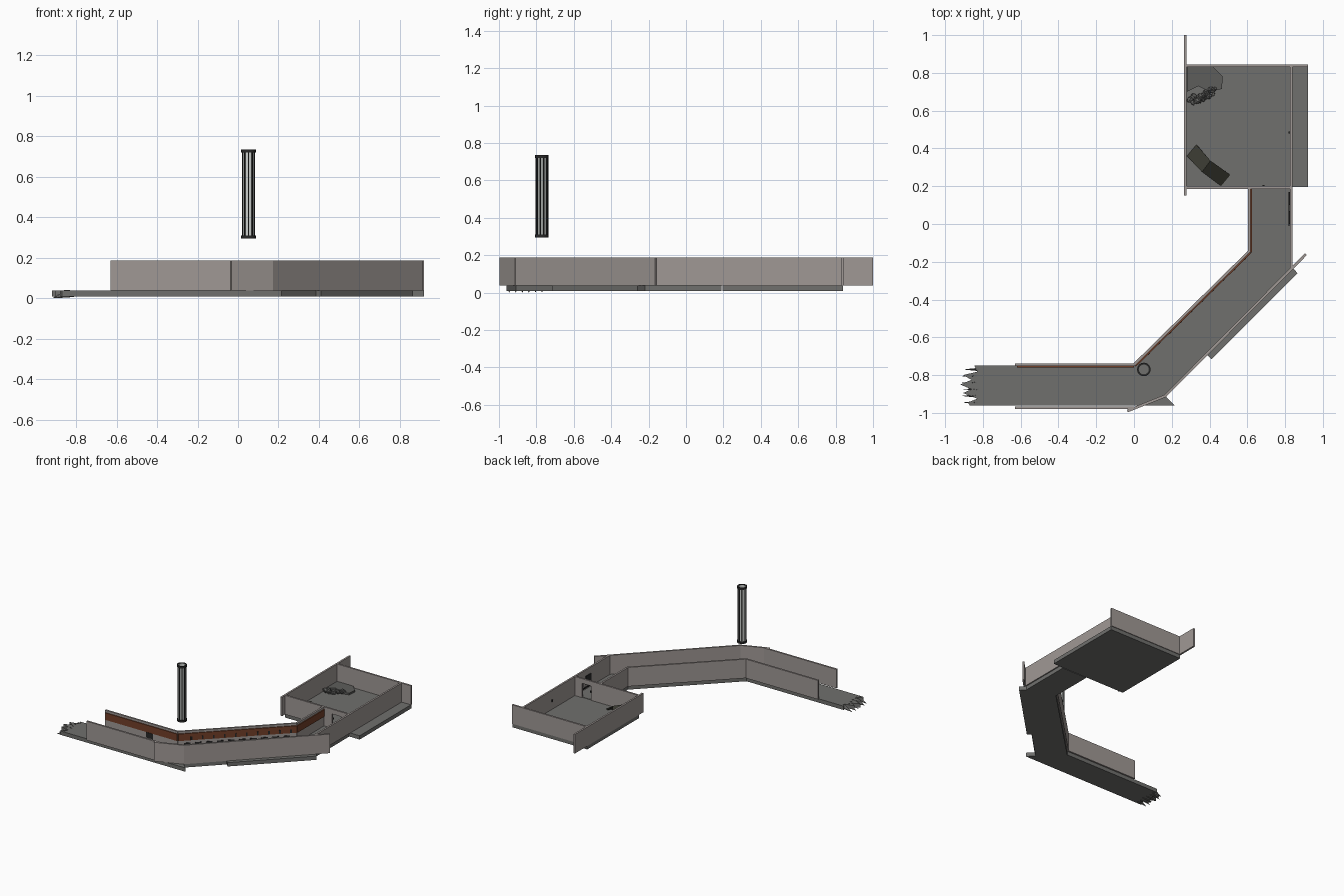
import bpy, bmesh, math, random
from mathutils import Vector, Matrix

if "Cube" in bpy.data.objects:
    bpy.data.objects.remove(bpy.data.objects["Cube"])
random.seed(4)


def mat(name, c):
    m = bpy.data.materials.new(name)
    m.diffuse_color = (*c, 1)
    m.use_nodes = True
    m.node_tree.nodes["Principled BSDF"].inputs["Base Color"].default_value = m.diffuse_color
    return m


FLOOR = mat("floor grey", (0.16, 0.16, 0.153))
WALL = mat("wall warm grey", (0.35, 0.315, 0.30))
BROWN = mat("rust brown", (0.17, 0.05, 0.022))
DARK = mat("near black", (0.02, 0.02, 0.02))
OLIVE = mat("dark olive", (0.04, 0.04, 0.03))
LIGHT = mat("lamp pale grey", (0.6, 0.63, 0.61))
RUBBLE = mat("rubble grey", (0.11, 0.11, 0.105))


def finish(bm, name, m):
    bmesh.ops.recalc_face_normals(bm, faces=bm.faces[:])
    me = bpy.data.meshes.new(name)
    bm.to_mesh(me)
    bm.free()
    me.materials.append(m)
    ob = bpy.data.objects.new(name, me)
    bpy.context.collection.objects.link(ob)
    return ob


def slab(name, pts, z0, z1, m):
    """Flat outline extruded upward."""
    bm = bmesh.new()
    f = bm.faces.new([bm.verts.new((x, y, z0)) for x, y in pts])
    r = bmesh.ops.extrude_face_region(bm, geom=[f])
    vs = [v for v in r["geom"] if isinstance(v, bmesh.types.BMVert)]
    bmesh.ops.translate(bm, verts=vs, vec=(0, 0, z1 - z0))
    return finish(bm, name, m)


def strip(name, a, b, z0, z1, t, m, off=0.0):
    """Upright plate along the line a-b, thickness t, moved sideways by off."""
    a, b = Vector(a), Vector(b)
    d = (b - a).normalized()
    n = Vector((d.y, -d.x))            # right-hand side of a to b
    o, h = n * off, n * t / 2
    return slab(name, [a + o - h, b + o - h, b + o + h, a + o + h], z0, z1, m)


# corridor floor with the broken west end
slab("corridor_floor", [
    (0, -0.75), (0.61, -0.15), (0.61, 0.19), (0.83, 0.19), (0.83, -0.22),
    (0.865, -0.26), (0.41, -0.715), (0.385, -0.69), (0.165, -0.91), (0.215, -0.96),
    (-0.87, -0.96), (-0.88, -0.945), (-0.83, -0.925), (-0.905, -0.895),
    (-0.86, -0.875), (-0.92, -0.85), (-0.86, -0.825), (-0.905, -0.80),
    (-0.83, -0.782), (-0.845, -0.75)], 0.008, 0.038, FLOOR)
slab("room_floor", [(0.27, 0.195), (0.92, 0.195), (0.92, 0.84), (0.27, 0.84)],
     0.008, 0.038, FLOOR)

# splinters on the broken end
for i in range(6):
    y = -0.945 + i * 0.035
    x = -0.86 + random.uniform(-0.02, 0.02)
    bm = bmesh.new()
    p = [bm.verts.new(v) for v in ((x - 0.04, y, 0.0), (x + 0.09, y - 0.014, 0.03),
                                   (x + 0.09, y + 0.014, 0.03), (x + 0.02, y, 0.042),
                                   (x + 0.05, y, 0.006))]
    bmesh.ops.convex_hull(bm, input=p)
    finish(bm, "floor_splinter", FLOOR)

# walls
Z0, Z1, T = 0.038, 0.187, 0.014
for name, a, b in (
        ("west_inner_wall", (-0.63, -0.745), (0.003, -0.745)),
        ("west_outer_wall", (-0.63, -0.973), (0.0, -0.973)),
        ("corner_wall", (-0.035, -0.99), (0.17, -0.908)),
        ("diagonal_inner_wall", (0.0, -0.745), (0.61, -0.145)),
        ("diagonal_outer_wall", (0.165, -0.91), (0.91, -0.16)),
        ("north_inner_wall", (0.61, -0.15), (0.61, 0.19)),
        ("east_wall", (0.832, -0.24), (0.832, 0.84)),
        ("room_west_wall", (0.272, 0.15), (0.272, 1.0)),
        ("room_back_wall", (0.272, 0.838), (0.92, 0.838)),
        ("room_front_wall_left", (0.272, 0.193), (0.685, 0.193)),
        ("room_front_wall_right", (0.765, 0.193), (0.832, 0.193))):
    strip(name, a, b, Z0, Z1, T, WALL)
strip("door_lintel", (0.685, 0.193), (0.765, 0.193), 0.15, Z1, T, WALL)

# rust trim along the inner walls
strip("west_trim", (-0.62, -0.745), (0.0, -0.745), 0.115, 0.17, 0.008, BROWN, 0.010)
strip("north_trim", (0.61, -0.15), (0.61, 0.185), 0.115, 0.17, 0.008, BROWN, 0.010)
A, B = Vector((0, -0.745)), Vector((0.61, -0.145))
strip("diagonal_trim", A, B, 0.115, 0.17, 0.008, BROWN, 0.010)
for i in range(10):
    p, q = A.lerp(B, 0.05 + i * 0.093), A.lerp(B, 0.105 + i * 0.093)
    strip("diagonal_slot", p, q, 0.070, 0.095, 0.004, DARK, 0.008)
    strip("trim_joint", q, A.lerp(B, 0.12 + i * 0.093), 0.118, 0.145, 0.004, DARK, 0.014)

# wall grates
strip("west_grate", (-0.27, -0.745), (-0.21, -0.745), 0.07, 0.112, 0.005, DARK, 0.009)
for y in (0.0, 0.10):
    strip("east_grate", (0.832, y + 0.07), (0.832, y), 0.07, 0.14, 0.006, DARK, 0.009)
strip("east_pipe", (0.832, 0.17), (0.832, -0.01), 0.05, 0.058, 0.006, DARK, 0.012)

# hanging lamp column: open pale tube, dark bars, end rings
CX, CY = 0.052, -0.77


def tube(name, r0, r1, z0, z1, m, n=16):
    bm = bmesh.new()
    prof = [(r0, z0), (r1, z0), (r1, z1), (r0, z1)]
    rings = [[bm.verts.new((CX + r * math.cos(k * math.tau / n),
                            CY + r * math.sin(k * math.tau / n), z))
              for r, z in prof] for k in range(n)]
    for k in range(n):
        u, v = rings[k], rings[(k + 1) % n]
        for j in range(4):
            bm.faces.new((u[j], v[j], v[(j + 1) % 4], u[(j + 1) % 4]))
    return finish(bm, name, m)


tube("lamp_tube", 0.026, 0.030, 0.30, 0.73, LIGHT)
tube("lamp_ring_bottom", 0.028, 0.036, 0.295, 0.310, DARK)
tube("lamp_ring_top", 0.028, 0.036, 0.720, 0.735, DARK)
for k in range(10):
    a = (k + 0.5) * math.tau / 10
    bm = bmesh.new()
    bmesh.ops.create_cone(bm, cap_ends=True, segments=6, radius1=0.0035, radius2=0.0035,
                          depth=0.43, matrix=Matrix.Translation(
                              (CX + 0.031 * math.cos(a), CY + 0.031 * math.sin(a), 0.515)))
    finish(bm, "lamp_bar", DARK)

# bent fallen panel, ridge in the middle
bm = bmesh.new()
rows = [((0.28, 0.36), (0.33, 0.42), 0.04), ((0.36, 0.275), (0.405, 0.335), 0.12),
        ((0.46, 0.20), (0.51, 0.26), 0.04)]
vs = [[bm.verts.new((*p, z)) for p in (a, b)] for a, b, z in rows]
for u, v in zip(vs, vs[1:]):
    bm.faces.new((u[0], v[0], v[1], u[1]))
ob = finish(bm, "fallen_panel", OLIVE)
s = ob.modifiers.new("thickness", 'SOLIDIFY')
s.thickness = 0.01

# rubble heap in the room corner
slab("collapsed_sheet", [(0.28, 0.83), (0.42, 0.83), (0.47, 0.78), (0.465, 0.715),
                         (0.40, 0.70), (0.34, 0.73), (0.28, 0.70)], 0.038, 0.052, RUBBLE)
for i in range(24):
    t = i / 23
    r = random.uniform(0.010, 0.019)
    x = 0.295 + 0.13 * t
    y = 0.625 + 0.055 * t + random.uniform(0, 0.04)
    bm = bmesh.new()
    bmesh.ops.create_icosphere(bm, subdivisions=1, radius=r, matrix=Matrix.Translation(
        (x, y, 0.045 + random.uniform(0, 0.012))))
    for v in bm.verts:
        v.co += Vector([random.uniform(-0.003, 0.003) for _ in range(3)])
    finish(bm, "rubble_stone", RUBBLE)

# small wall switches
slab("room_switch", [(0.818, 0.48), (0.826, 0.48), (0.826, 0.49), (0.818, 0.49)], 0.10, 0.115, DARK)
slab("door_switch", [(0.68, 0.2), (0.69, 0.2), (0.69, 0.206), (0.68, 0.206)], 0.10, 0.115, DARK)
